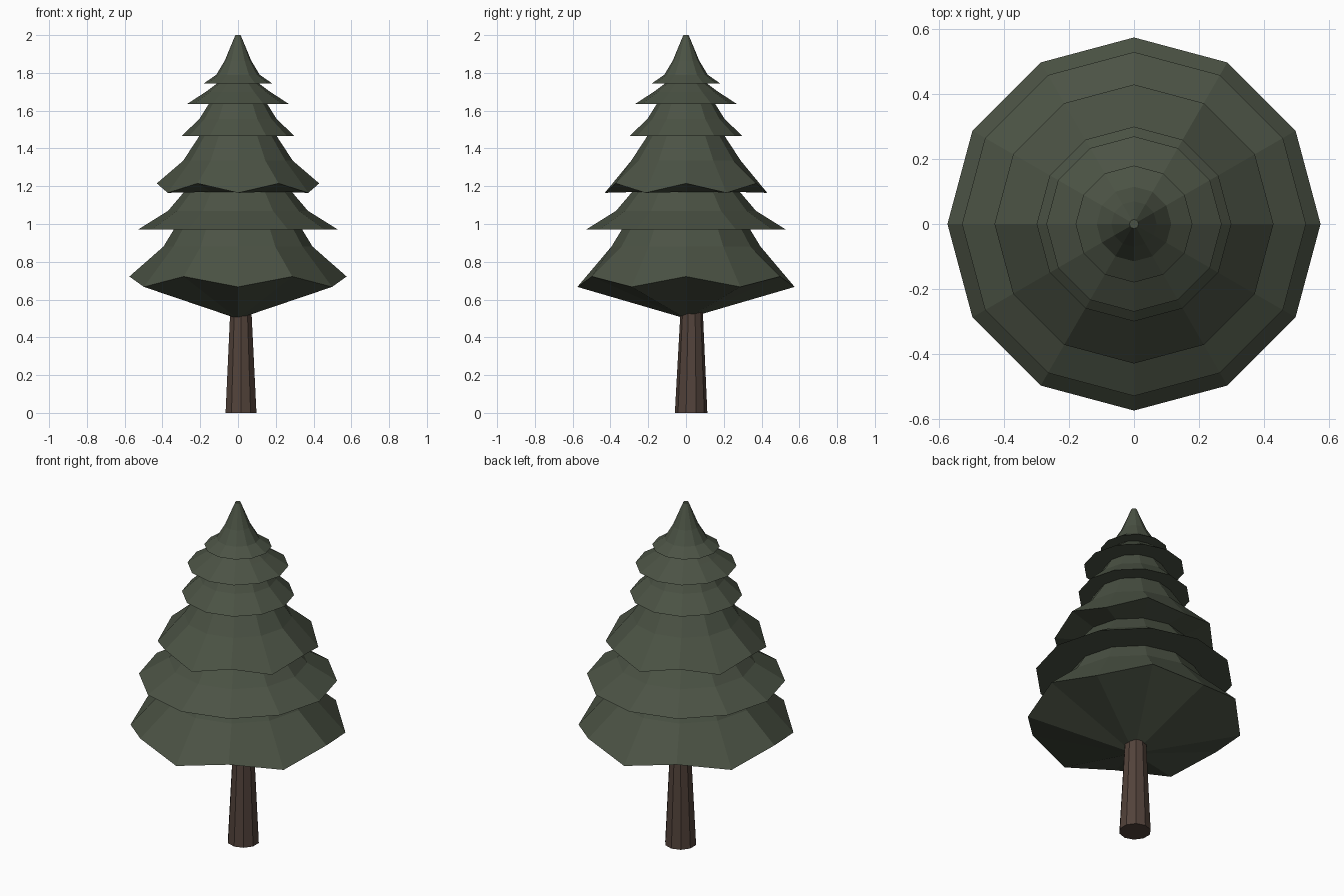
import bpy, bmesh
from math import sin, cos, pi

if "Cube" in bpy.data.objects:
    bpy.data.objects.remove(bpy.data.objects["Cube"])


def material(name, rgb):
    m = bpy.data.materials.new(name)
    m.diffuse_color = (*rgb, 1)
    m.use_nodes = True
    m.node_tree.nodes["Principled BSDF"].inputs["Base Color"].default_value = m.diffuse_color
    return m


def lathe(name, profile, sides, mat, start=0.0):
    """Faceted lathe; each ring is (radius, z of even corners, z of odd corners, cx, cy)."""
    bm = bmesh.new()
    rings = []
    for r, z_even, z_odd, cx, cy in profile:
        ring = []
        for i in range(sides):
            a = start + 2 * pi * i / sides
            ring.append(bm.verts.new((cx + r * cos(a), cy + r * sin(a), z_odd if i % 2 else z_even)))
        rings.append(ring)
    for upper, lower in zip(rings, rings[1:]):
        for i in range(sides):
            j = (i + 1) % sides
            bm.faces.new((upper[i], lower[i], lower[j], upper[j]))
    bm.faces.new(rings[0])
    bm.faces.new(rings[-1][::-1])
    bmesh.ops.recalc_face_normals(bm, faces=bm.faces)
    mesh = bpy.data.meshes.new(name)
    bm.to_mesh(mesh)
    bm.free()
    mesh.materials.append(mat)
    obj = bpy.data.objects.new(name, mesh)
    bpy.context.collection.objects.link(obj)
    return obj


green = material("needles", (0.07, 0.085, 0.058))
brown = material("bark", (0.085, 0.055, 0.043))

# Foliage tiers: inner top, bend and rim (radius, z); zigzag rims have a second z
tiers = [
    [(0.014, 2.0), (0.07, 1.865), (0.115, 1.79), (0.18, 1.745)],
    [(0.11, 1.745), (0.17, 1.70), (0.27, 1.635)],
    [(0.155, 1.635), (0.205, 1.555), (0.30, 1.465)],
    [(0.205, 1.465), (0.29, 1.335), (0.43, 1.215, 1.165)],
    [(0.285, 1.17), (0.37, 1.07), (0.53, 0.97)],
    [(0.34, 0.97), (0.395, 0.88), (0.575, 0.722, 0.667)],
    [(0.02, 0.505)],  # underside point
]
foliage = [(p[0], p[1], p[-1], 0, 0) for tier in tiers for p in tier]
lathe("foliage", foliage, 12, green)

# Trunk: slightly off-centre tapered ten-sided post
trunk = [(0.058, 0.56, 0.56, 0.015, 0.03), (0.086, 0, 0, 0.016, 0.027)]
lathe("trunk", trunk, 10, brown, pi / 2)
